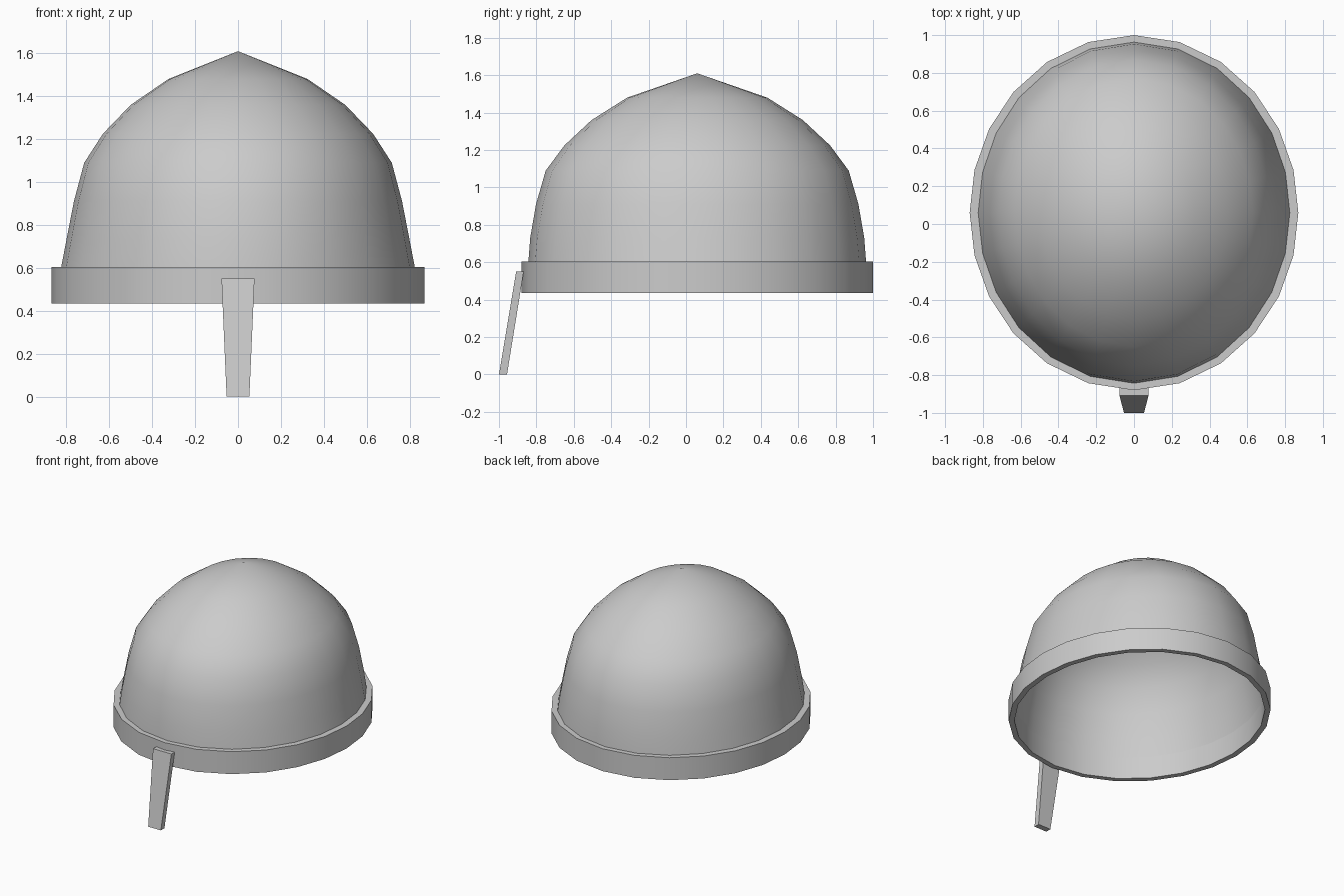
import bpy, bmesh, math

if "Cube" in bpy.data.objects:
    bpy.data.objects.remove(bpy.data.objects["Cube"])

SIDES = 24
CENTRE_Y = 0.06

steel = bpy.data.materials.new("grey steel")
steel.diffuse_color = (0.6, 0.6, 0.6, 1)
steel.use_nodes = True
steel.node_tree.nodes["Principled BSDF"].inputs["Base Color"].default_value = steel.diffuse_color


def oval(bm, rx, ry, z):
    """Ring of vertices spaced at equal polar angles around an ellipse."""
    ring = []
    for i in range(SIDES):
        a = 2 * math.pi * i / SIDES
        c, s = math.cos(a), math.sin(a)
        r = rx * ry / math.hypot(ry * c, rx * s)
        ring.append(bm.verts.new((r * c, CENTRE_Y + r * s, z)))
    return ring


def bridge(bm, low, high):
    n = len(low)
    for i in range(n):
        j = (i + 1) % n
        bm.faces.new((low[i], low[j], high[j], high[i]))


def finish(bm, name, smooth=None):
    bmesh.ops.recalc_face_normals(bm, faces=bm.faces[:])
    mesh = bpy.data.meshes.new(name)
    bm.to_mesh(mesh)
    bm.free()
    mesh.materials.append(steel)
    obj = bpy.data.objects.new(name, mesh)
    bpy.context.collection.objects.link(obj)
    if smooth:
        bpy.ops.object.select_all(action='DESELECT')
        obj.select_set(True)
        bpy.context.view_layer.objects.active = obj
        bpy.ops.object.shade_smooth_by_angle(angle=math.radians(smooth))
    return obj


# Dome: stacked oval rings closed by a pointed crown
bm = bmesh.new()
profile = [(0.825, 0.903, 0.60), (0.80, 0.893, 0.73), (0.765, 0.862, 0.91),
           (0.717, 0.81, 1.09), (0.63, 0.71, 1.225), (0.50, 0.565, 1.36),
           (0.325, 0.375, 1.48)]
rings = [oval(bm, *p) for p in profile]
for low, high in zip(rings, rings[1:]):
    bridge(bm, low, high)
tip = bm.verts.new((0, CENTRE_Y, 1.61))
for i in range(SIDES):
    bm.faces.new((rings[-1][i], rings[-1][(i + 1) % SIDES], tip))
finish(bm, "dome", 40)

# Brow band: rectangular section swept around the oval
bm = bmesh.new()
section = [(0.87, 0.94, 0.435), (0.87, 0.94, 0.605),
           (0.825, 0.903, 0.605), (0.83, 0.903, 0.435)]
rings = [oval(bm, *p) for p in section]
for k in range(4):
    bridge(bm, rings[k], rings[(k + 1) % 4])
finish(bm, "brow_band", 30)

# Nose guard: tapered bar sloping forward from the band
bm = bmesh.new()
ends = []
for half, front, back, z in [(0.053, -1.0, -0.957, 0.0), (0.077, -0.908, -0.868, 0.55)]:
    ends.append([bm.verts.new((x, y, z)) for x, y in
                 ((-half, front), (half, front), (half, back), (-half, back))])
bridge(bm, *ends)
for end in ends:
    bm.faces.new(end)
finish(bm, "nose_guard")
